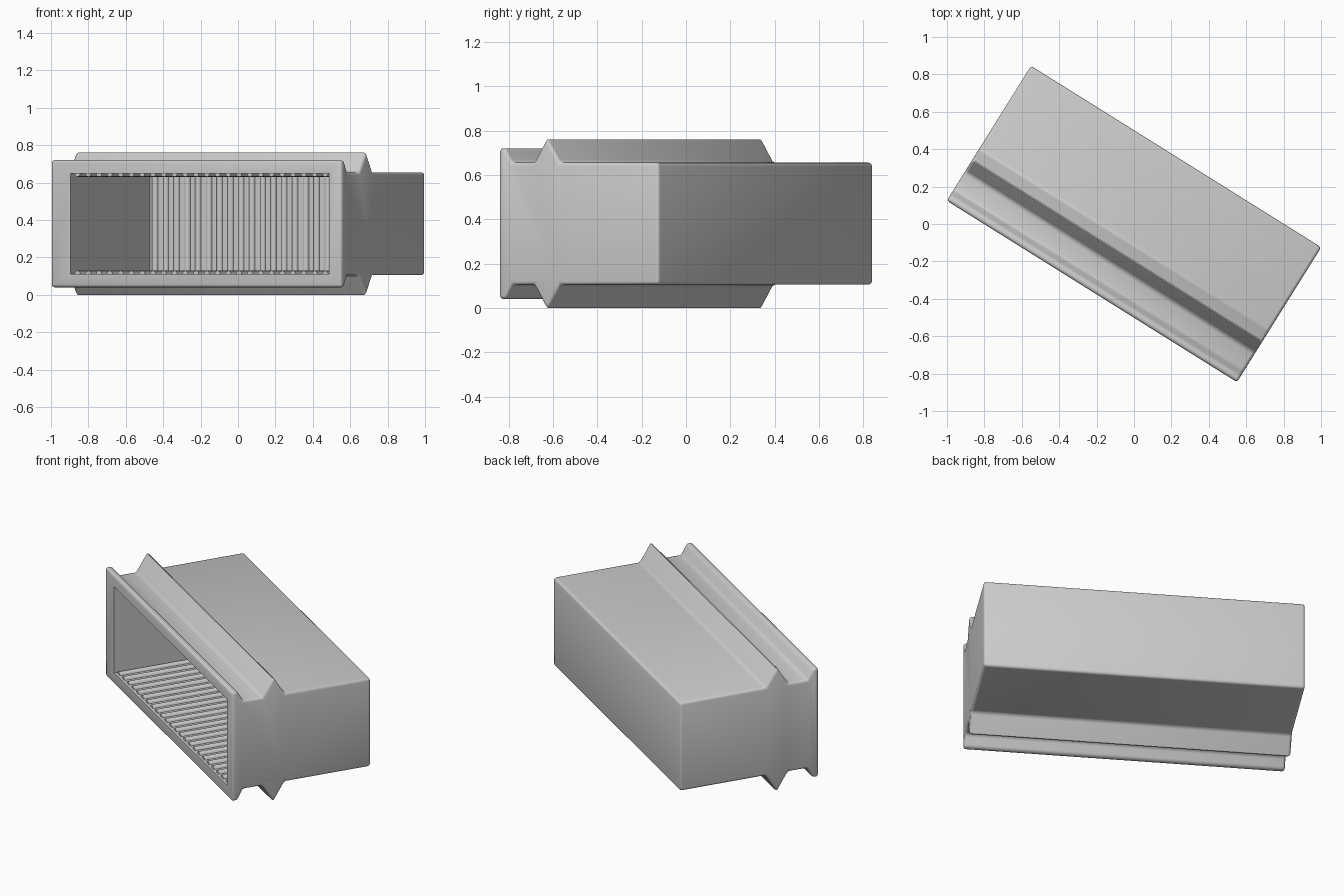
import bpy, bmesh
from math import sin, cos, pi, radians
from mathutils import Matrix, Vector

cube = bpy.data.objects.get("Cube")
if cube:
    bpy.data.objects.remove(cube)

WIDTH, DEPTH, HEIGHT = 1.83, 0.85, 0.76
TURN = Matrix.Rotation(radians(-32), 4, 'Z') @ Matrix.Translation((-WIDTH / 2, -DEPTH / 2, 0))

grey = bpy.data.materials.new("light grey")
grey.use_nodes = True
grey.diffuse_color = (0.6, 0.6, 0.6, 1)
grey.node_tree.nodes["Principled BSDF"].inputs["Base Color"].default_value = grey.diffuse_color


def prism(bm, outline, start, end, place):
    """Extrude a closed outline between two distances along the axis chosen by place."""
    rings = [[bm.verts.new(place(a, b, t)) for a, b in outline] for t in (start, end)]
    n = len(outline)
    for ring in rings:
        bm.faces.new(ring)
    for i in range(n):
        j = (i + 1) % n
        bm.faces.new((rings[0][i], rings[0][j], rings[1][j], rings[1][i]))


def make_object(name, bm):
    bmesh.ops.recalc_face_normals(bm, faces=bm.faces)
    bm.transform(TURN)
    mesh = bpy.data.meshes.new(name)
    bm.to_mesh(mesh)
    bm.free()
    mesh.materials.append(grey)
    obj = bpy.data.objects.new(name, mesh)
    bpy.context.collection.objects.link(obj)
    return obj


def select_only(obj):
    bpy.ops.object.select_all(action='DESELECT')
    obj.select_set(True)
    bpy.context.view_layer.objects.active = obj


# Housing: front lip, channel, pointed rib and plain rear, mirrored top to bottom
lower = [(0, 0.04), (0.035, 0.04), (0.07, 0.105), (0.185, 0.105),
         (0.255, -0.008), (0.325, 0.105), (DEPTH, 0.105)]
outline = lower + [(v, HEIGHT - z) for v, z in reversed(lower)]
bm = bmesh.new()
prism(bm, outline, 0, WIDTH, lambda v, z, u: Vector((u, v, z)))
housing = make_object("housing", bm)

# Cavity open at the front
LEFT, RIGHT, FLOOR, BACK = 0.125, 1.755, 0.112, 0.8
CEILING = HEIGHT - FLOOR
bm = bmesh.new()
prism(bm, [(LEFT, FLOOR), (RIGHT, FLOOR), (RIGHT, CEILING), (LEFT, CEILING)],
      -0.1, BACK, lambda u, z, v: Vector((u, v, z)))
cutter = make_object("cavity_cutter", bm)
cutter.hide_render = True

bevel = housing.modifiers.new("round_edges", 'BEVEL')
bevel.width, bevel.segments, bevel.angle_limit = 0.016, 3, radians(25)
cut = housing.modifiers.new("cavity", 'BOOLEAN')
cut.operation, cut.solver, cut.object = 'DIFFERENCE', 'EXACT', cutter
select_only(housing)
bpy.ops.object.convert(target='MESH')
bpy.data.objects.remove(cutter)
bpy.ops.object.shade_smooth_by_angle(angle=radians(35))

# Half-round ridges on the floor, ceiling and back wall of the cavity
COUNT, RADIUS = 24, 0.017
pitch = (RIGHT - LEFT) / COUNT
bm = bmesh.new()
for i in range(COUNT):
    mid = LEFT + (i + 0.5) * pitch
    arc = [(mid + RADIUS * cos(pi * k / 6), RADIUS * sin(pi * k / 6)) for k in range(7)]
    prism(bm, arc, 0.015, BACK, lambda u, h, v: Vector((u, v, FLOOR + h)))
    prism(bm, arc, 0.015, BACK, lambda u, h, v: Vector((u, v, CEILING - h)))
    prism(bm, arc, FLOOR, CEILING, lambda u, h, z: Vector((u, BACK - h, z)))
ridges = make_object("cavity_ridges", bm)
select_only(ridges)
bpy.ops.object.shade_smooth_by_angle(angle=radians(35))
